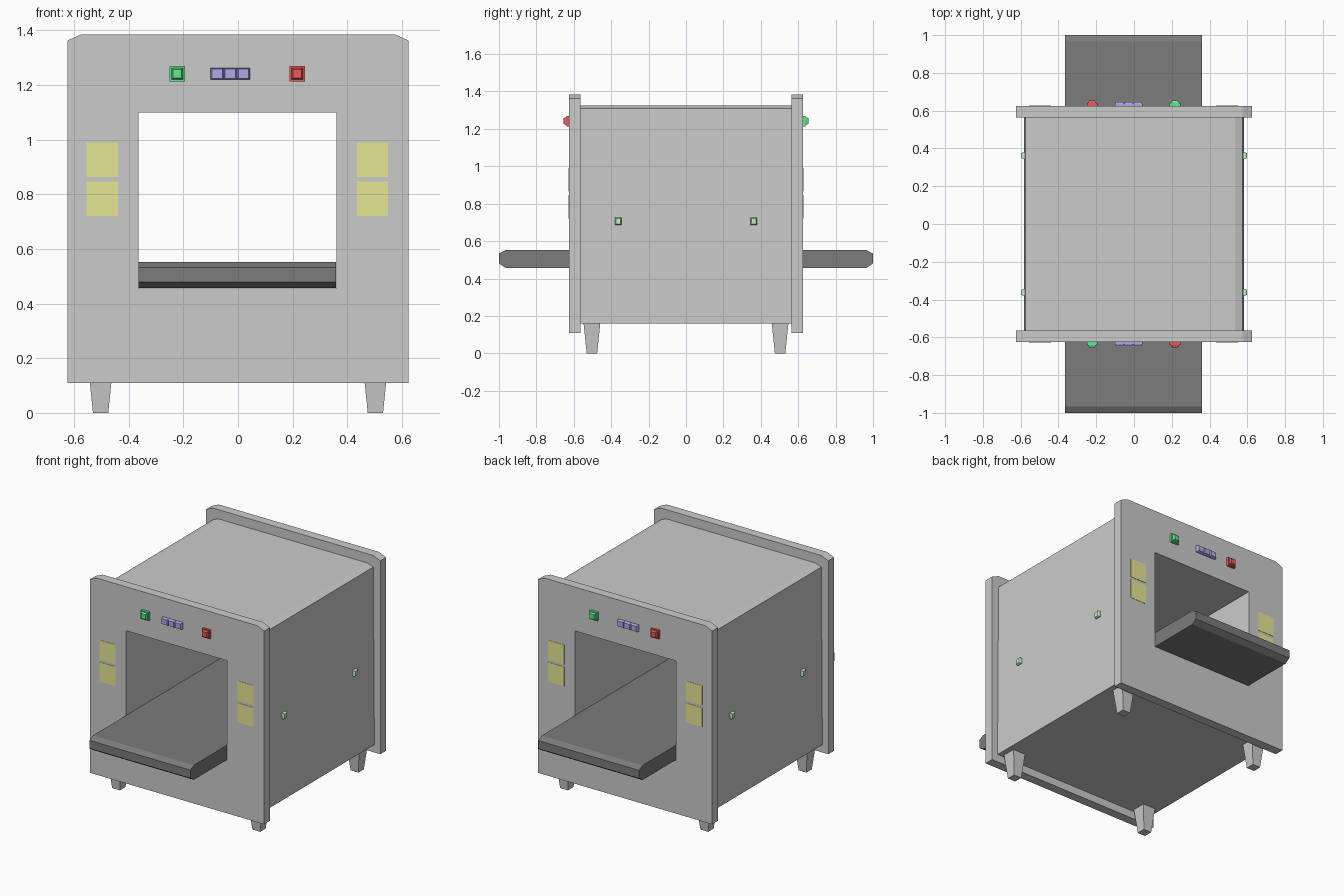
import bpy
import bmesh

if "Cube" in bpy.data.objects:
    bpy.data.objects.remove(bpy.data.objects["Cube"])


def material(name, r, g, b):
    m = bpy.data.materials.new(name)
    m.diffuse_color = (r, g, b, 1)
    m.use_nodes = True
    m.node_tree.nodes["Principled BSDF"].inputs["Base Color"].default_value = m.diffuse_color
    return m


BELT = material("belt_black", 0.2, 0.2, 0.2)
GREEN = material("green", 0.12, 0.82, 0.27)
RED = material("red", 0.85, 0.1, 0.1)
BLUE = material("blue", 0.42, 0.4, 0.8)
YELLOW = material("yellow", 0.8, 0.8, 0.3)
LIGHT_GREEN = material("light_green", 0.55, 0.9, 0.55)


def loft(name, loops, mat=None):
    """Closed solid skinned through matching loops of points."""
    bm = bmesh.new()
    rings = [[bm.verts.new(p) for p in loop] for loop in loops]
    n = len(rings[0])
    for a, b in zip(rings, rings[1:]):
        for i in range(n):
            j = (i + 1) % n
            bm.faces.new((a[i], a[j], b[j], b[i]))
    bm.faces.new(rings[0][::-1])
    bm.faces.new(rings[-1])
    bmesh.ops.recalc_face_normals(bm, faces=bm.faces)
    me = bpy.data.meshes.new(name)
    bm.to_mesh(me)
    bm.free()
    ob = bpy.data.objects.new(name, me)
    bpy.context.collection.objects.link(ob)
    if mat:
        me.materials.append(mat)
    return ob


def rect(u, v, hu, hv):
    return [(u - hu, v - hv), (u + hu, v - hv), (u + hu, v + hv), (u - hu, v + hv)]


def slab_y(name, profile, y0, y1):
    return loft(name, [[(x, y, z) for x, z in profile] for y in (y0, y1)])


def stepped_y(name, x, z, side, steps, mat):
    """Rectangular stack growing outwards from a panel; steps = (y, half x, half z)."""
    return loft(name, [[(u, side * y, v) for u, v in rect(x, z, hx, hz)]
                       for y, hx, hz in steps], mat)


# Cutter for the tunnel through body and end panels
cutter = slab_y("tunnel_cutter", rect(-0.0025, 0.7775, 0.3625, 0.3225), -0.8, 0.8)
cutter.hide_render = True
cutter.hide_viewport = True


def cut_tunnel(ob):
    mod = ob.modifiers.new("tunnel", "BOOLEAN")
    mod.operation = "DIFFERENCE"
    mod.solver = "EXACT"
    mod.object = cutter


# Main housing, slightly narrowed and chamfered at the top
cut_tunnel(slab_y("housing", [(-0.583, 0.16), (0.583, 0.16), (0.575, 1.31),
                              (0.535, 1.325), (-0.535, 1.325), (-0.575, 1.31)],
                  -0.565, 0.565))

# Conveyor belt with bevelled ends
belt = [(-1, 0.48), (-0.965, 0.457), (0.965, 0.457), (1, 0.48),
        (1, 0.533), (0.965, 0.552), (-0.965, 0.552), (-1, 0.533)]
loft("conveyor_belt", [[(x, y, z) for y, z in belt] for x in (-0.364, 0.359)], BELT)

for side, end in ((-1, "front"), (1, "back")):
    # End panel with clipped top corners
    cut_tunnel(slab_y(end + "_panel", [(-0.625, 0.11), (0.625, 0.11), (0.625, 1.363),
                                       (0.575, 1.385), (-0.575, 1.385), (-0.625, 1.363)],
                      side * 0.565, side * 0.625))

    # Start and stop buttons: square bezel with a raised cap
    for x, kind in ((-0.222, -1), (0.217, 1)):
        stop = kind == -side
        stepped_y(end + ("_stop_button" if stop else "_start_button"), x, 1.242, side,
                  [(0.62, 0.028, 0.028), (0.64, 0.028, 0.028), (0.64, 0.021, 0.021),
                   (0.654, 0.016, 0.016)], RED if stop else GREEN)

    # Row of three indicator keys
    for i in range(3):
        stepped_y(f"{end}_key_{i + 1}", -0.076 + 0.048 * i, 1.242, side,
                  [(0.62, 0.024, 0.021), (0.635, 0.024, 0.021), (0.646, 0.019, 0.017)], BLUE)

    # Warning labels
    for x in (-0.4975, 0.4925):
        for z in (0.784, 0.927):
            stepped_y(end + "_label", x, z, side,
                      [(0.624, 0.0575, 0.063), (0.627, 0.0575, 0.063)], YELLOW)

    for sx, hand in ((-1, "left"), (1, "right")):
        # Tapered foot
        loft(f"{end}_{hand}_foot",
             [[(x, y, z) for x, y in rect(sx * 0.503, side * 0.503, h, h)]
              for z, h in ((0, 0.028), (0.165, 0.045))])
        # Small side indicator lamp
        loft(f"{end}_{hand}_lamp",
             [[(sx * x, y, z) for y, z in rect(side * 0.362, 0.706, hy, hz)]
              for x, hy, hz in ((0.57, 0.017, 0.019), (0.59, 0.017, 0.019),
                                (0.597, 0.013, 0.015))], LIGHT_GREEN)
